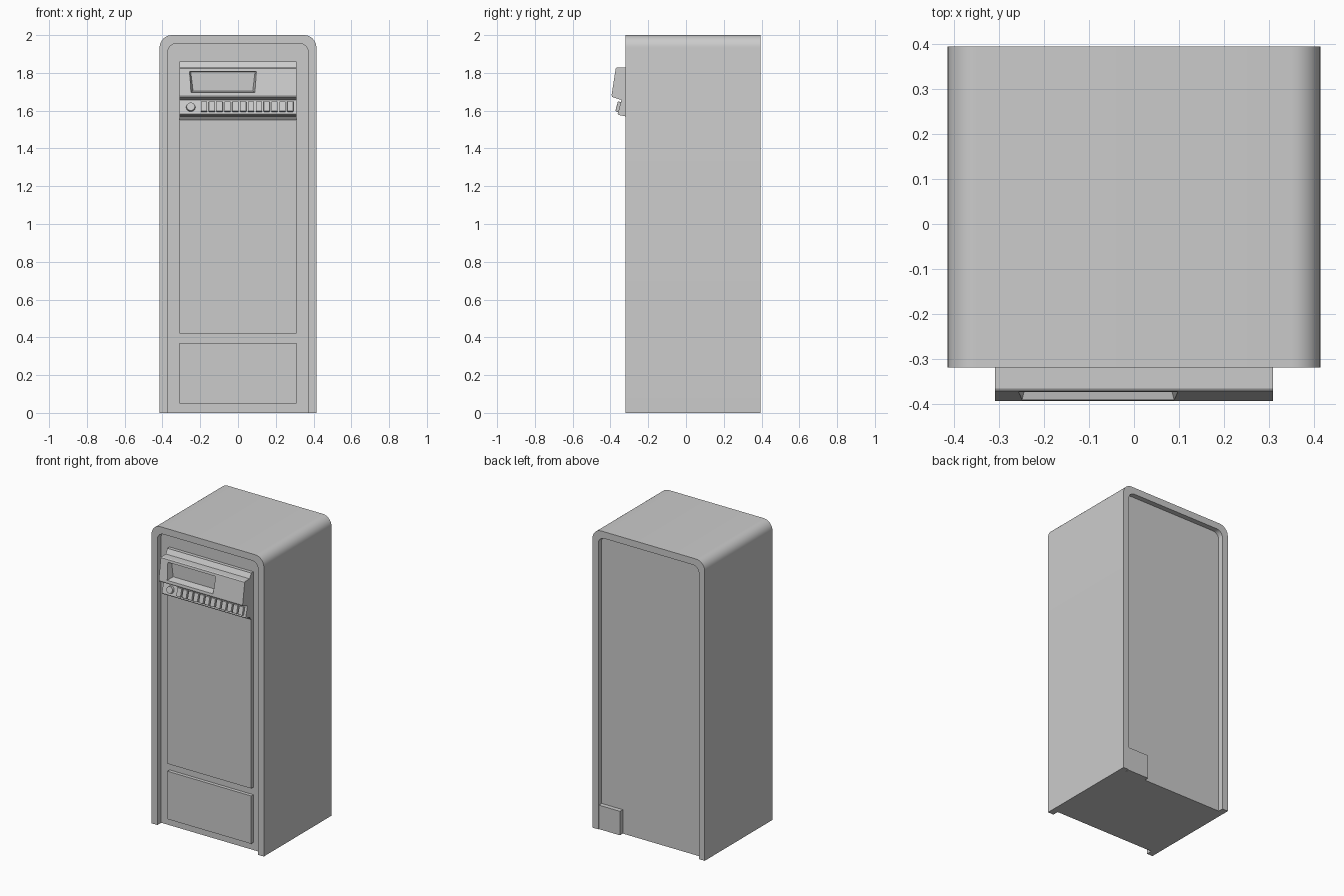
import bpy, bmesh, math
from mathutils import Vector, Matrix

if "Cube" in bpy.data.objects:
    bpy.data.objects.remove(bpy.data.objects["Cube"])


def prism(name, pts, a, b, axis, scale_b=None):
    """Extrude a 2D profile from a to b: axis 'y' takes (x, z), axis 'x' takes (y, z)."""
    put = (lambda p, d: (p[0], d, p[1])) if axis == 'y' else (lambda p, d: (d, p[0], p[1]))
    bm = bmesh.new()
    r0 = [bm.verts.new(put(p, a)) for p in pts]
    r1 = [bm.verts.new(put(p, b)) for p in pts]
    bm.faces.new(r0)
    bm.faces.new(r1[::-1])
    n = len(pts)
    for i in range(n):
        bm.faces.new((r0[i], r0[(i + 1) % n], r1[(i + 1) % n], r1[i]))
    return finish(name, bm)


def finish(name, bm):
    bmesh.ops.recalc_face_normals(bm, faces=bm.faces)
    me = bpy.data.meshes.new(name)
    bm.to_mesh(me)
    bm.free()
    ob = bpy.data.objects.new(name, me)
    bpy.context.collection.objects.link(ob)
    return ob


def box(name, x0, x1, y0, y1, z0, z1):
    return prism(name, [(x0, z0), (x1, z0), (x1, z1), (x0, z1)], y0, y1, 'y')


def arch(hw, z0, z1, r, n=8):
    """Upright outline with rounded top corners."""
    pts = [(-hw, z0), (hw, z0)]
    for cx, start in ((hw - r, 0), (r - hw, 90)):
        for i in range(n + 1):
            t = math.radians(start + 90 * i / n)
            pts.append((cx + r * math.cos(t), z1 - r + r * math.sin(t)))
    return pts


def activate(ob):
    bpy.ops.object.select_all(action='DESELECT')
    ob.select_set(True)
    bpy.context.view_layer.objects.active = ob


def cut(ob, cutter):
    m = ob.modifiers.new("cut", 'BOOLEAN')
    m.operation, m.object, m.solver = 'DIFFERENCE', cutter, 'EXACT'
    activate(ob)
    bpy.ops.object.modifier_apply(modifier=m.name)
    bpy.data.objects.remove(cutter)


def smooth(ob):
    activate(ob)
    bpy.ops.object.shade_smooth_by_angle(angle=math.radians(30))


def bevel(ob, width):
    m = ob.modifiers.new("bevel", 'BEVEL')
    m.width, m.segments = width, 2


# Cabinet shell with recessed front and back, open at the floor
cabinet = prism("cabinet", arch(0.415, 0, 2.0, 0.065), -0.32, 0.395, 'y')
for y0, y1 in ((-0.5, -0.28), (0.36, 0.6)):
    cut(cabinet, prism("recess_cutter", arch(0.372, -0.1, 1.955, 0.045), y0, y1, 'y'))
smooth(cabinet)

# Front door panels and rear connection box
for name, z0, z1 in (("upper_door", 0.42, 1.86), ("lower_door", 0.05, 0.37)):
    box(name, -0.31, 0.31, -0.303, -0.275, z0, z1)
box("rear_connector_box", 0.215, 0.371, 0.355, 0.39, 0.0, 0.16)

# Control head: side profile swept across the width
profile = [(-0.29, 1.858), (-0.303, 1.858), (-0.32, 1.828), (-0.366, 1.828),
           (-0.372, 1.824), (-0.394, 1.682), (-0.391, 1.673), (-0.342, 1.656),
           (-0.362, 1.583), (-0.357, 1.577), (-0.32, 1.570), (-0.305, 1.55),
           (-0.29, 1.55)]
head = prism("control_head", profile, -0.31, 0.31, 'x')

# Display window sunk into the head, walls tapering inwards
bm = bmesh.new()
rings = []
for y, xl, xr, zb, zt, lean in ((-0.42, -0.268, 0.108, 1.69, 1.812, 0.012),
                                (-0.345, -0.25, 0.09, 1.705, 1.805, 0.012)):
    rings.append([bm.verts.new(c) for c in ((xl + lean, y, zb), (xr - lean, y, zb),
                                            (xr, y, zt), (xl, y, zt))])
bm.faces.new(rings[0])
bm.faces.new(rings[1][::-1])
for i in range(4):
    j = (i + 1) % 4
    bm.faces.new((rings[0][i], rings[0][j], rings[1][j], rings[1][i]))
cut(head, finish("display_cutter", bm))

# Row of keys and a round knob on the sloped strip
top, bottom = Vector((0, -0.342, 1.656)), Vector((0, -0.362, 1.583))
tilt = -math.atan2(top.y - bottom.y, top.z - bottom.z)
mid = (top + bottom) / 2
for i in range(12):
    key = box(f"key_{i + 1}", -0.0165, 0.0165, -0.016, 0.004, -0.027, 0.027)
    key.location = (-0.18 + i * 0.0415, mid.y, mid.z)
    key.rotation_euler.x = tilt
    bevel(key, 0.003)

bm = bmesh.new()
bmesh.ops.create_cone(bm, cap_ends=True, segments=24, radius1=0.025, radius2=0.022,
                      depth=0.02, matrix=Matrix.Rotation(math.radians(90), 4, 'X'))
knob = finish("round_knob", bm)
knob.location = (-0.25, mid.y - 0.006, mid.z)
knob.rotation_euler.x = tilt
smooth(knob)
